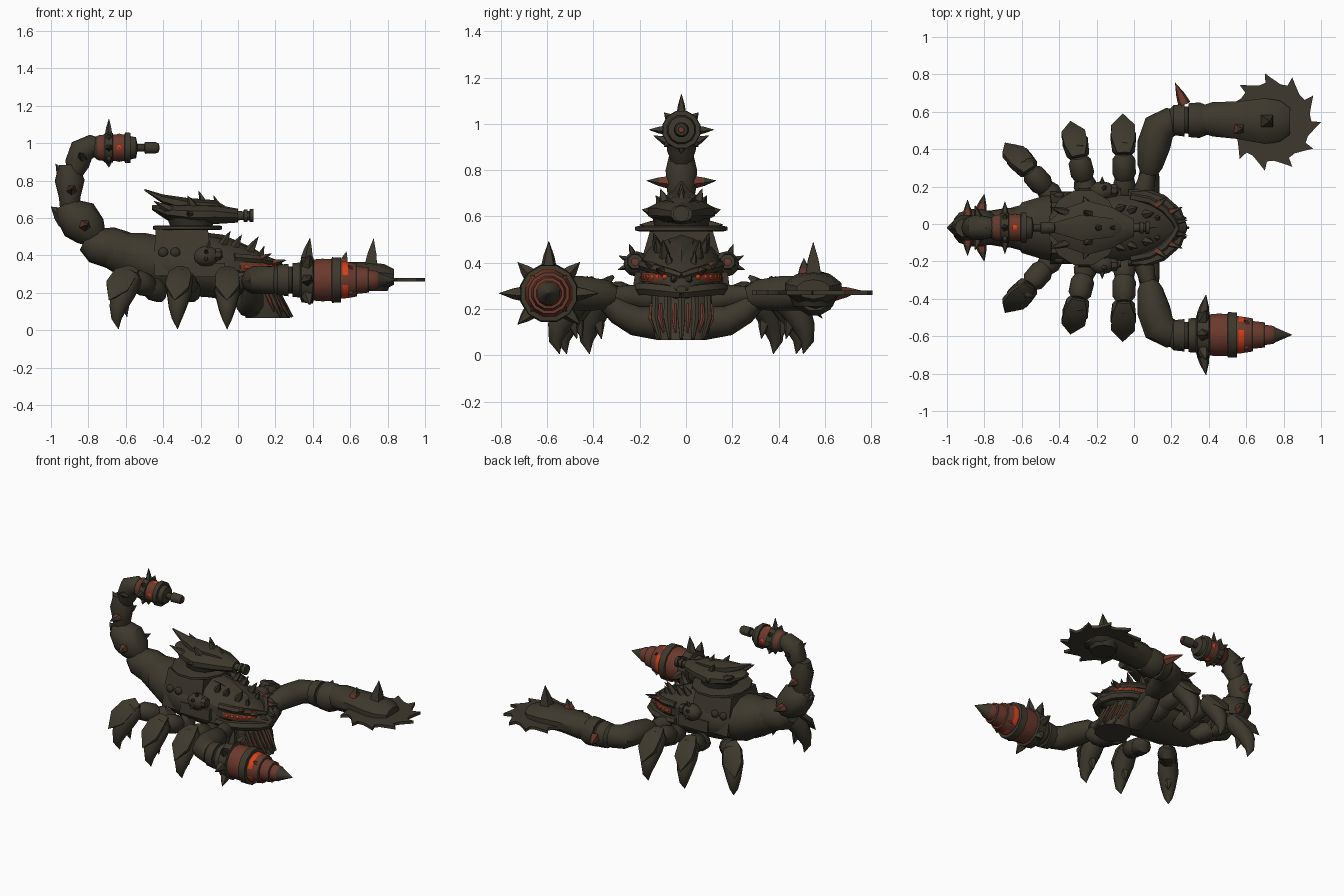
import bpy, bmesh, math
from mathutils import Vector as V


def colour(name, rgb):
    m = bpy.data.materials.new(name)
    m.diffuse_color = (*rgb, 1)
    return m


OLIVE = colour("olive_iron", (0.047, 0.040, 0.026))
DARK = colour("dark_iron", (0.034, 0.030, 0.020))
RUST = colour("rust_red", (0.147, 0.041, 0.026))
GLOW = colour("glowing_orange", (0.68, 0.05, 0.009))
shift = V((0, -0.02, 0))  # the body's plane of symmetry


def finish(name, bm, mats):
    for v in bm.verts:
        v.co += shift
    bmesh.ops.recalc_face_normals(bm, faces=bm.faces[:])
    me = bpy.data.meshes.new(name)
    bm.to_mesh(me)
    bm.free()
    for m in mats:
        me.materials.append(m)
    me.shade_smooth()
    me.set_sharp_from_angle(angle=math.radians(38))
    ob = bpy.data.objects.new(name, me)
    bpy.context.collection.objects.link(ob)
    return ob


def tube(name, pts, radii, mat=OLIVE, hint=(0, 1, 0), sides=10, axis=None, bands=None):
    """Loft elliptical rings along a path; radius pairs are (along hint, across hint)."""
    bm, rings, pts = bmesh.new(), [], [V(p) for p in pts]
    bands = bands or [mat] * (len(pts) - 1)
    mats = list(dict.fromkeys(bands))
    grow = 1 / math.cos(math.pi / sides) if sides != 5 else 1
    for i, p in enumerate(pts):
        t = V(axis) if axis else pts[min(i + 1, len(pts) - 1)] - pts[max(i - 1, 0)]
        t.normalize()
        u = V(hint) - t * t.dot(V(hint))
        u.normalize()
        v = t.cross(u)
        a, b = radii[i] if isinstance(radii[i], tuple) else (radii[i], radii[i])
        a, b = max(a * grow, 0.001), max(b * grow, 0.001)
        rings.append([bm.verts.new(p + u * a * math.cos(k) + v * b * math.sin(k))
                      for k in (math.tau * (j + 0.5) / sides for j in range(sides))])
    for i in range(len(rings) - 1):
        for j in range(sides):
            k = (j + 1) % sides
            f = bm.faces.new((rings[i][j], rings[i][k], rings[i + 1][k], rings[i + 1][j]))
            f.material_index = mats.index(bands[i])
    bm.faces.new(rings[0])
    bm.faces.new(rings[-1]).material_index = mats.index(bands[-1])
    return finish(name, bm, mats)


def spike(name, base, tip, r, mat=OLIVE, sides=5, tip_mat=None):
    d = V(tip) - V(base)
    hint = (0, 0, 1) if abs(d.z) < 0.8 * d.length else (1, 0, 0)
    tube(name, [base, V(base) + d * 0.45, tip], [r, r * 0.68, 0], hint=hint, sides=sides,
         axis=d, bands=[mat, tip_mat or mat])


def turned(name, start, profile, sides=12):
    """Turn a profile of (x, radius, material) about a line along x."""
    y, z = start
    return tube(name, [(x, y, z) for x, _, _ in profile], [r for _, r, _ in profile],
                sides=sides, axis=(1, 0, 0), bands=[m for _, _, m in profile[:-1]])


def along_x(name, rows, sides=12, mat=OLIVE):
    """Loft rows of (x, z, half width, half height)."""
    tube(name, [(x, 0, z) for x, z, _, _ in rows], [(a, b) for _, _, a, b in rows],
         mat, sides=sides, axis=(1, 0, 0))


def ball(name, c, s, mat=OLIVE, sides=10):
    bm = bmesh.new()
    bmesh.ops.create_uvsphere(bm, u_segments=sides, v_segments=6, radius=1)
    for v in bm.verts:
        v.co = V(c) + V([v.co[i] * s[i] for i in range(3)])
    return finish(name, bm, [mat])


# body: rear abdomen, head shell and jaw
along_x("abdomen", [(-.78, .44, .06, .06), (-.7, .43, .095, .1), (-.61, .4, .12, .125), (-.6, .4, .135, .12),
                    (-.5, .37, .165, .15), (-.35, .34, .195, .15), (-.15, .325, .195, .15),
                    (0, .28, .165, .13), (.1, .22, .12, .11)])
along_x("head_shell", [(-.36, .38, .15, .12), (-.2, .37, .185, .145), (0, .35, .17, .115),
                       (.1, .33, .142, .095), (.18, .31, .102, .067), (.28, .285, .02, .015)])
along_x("back_ridge", [(-.2, .49, .06, .03), (-.08, .47, .05, .035), (.08, .405, .04, .03), (.2, .34, .01, .02)], 6)
tube("jaw", [(.16, 0, .065), (.14, 0, .16), (.1, 0, .27)], [(.12, .11), (.09, .135), (.08, .13)],
     hint=(1, 0, 0), axis=(0, 0, 1), sides=16)
for deg in (-72, -42, -13, 13, 42, 72):
    c, s = math.cos(math.radians(deg)), math.sin(math.radians(deg))
    tube("jaw_vent", [(.16 + .108 * c, .115 * s, .1), (.14 + .094 * c, .139 * s, .16), (.115 + .085 * c, .134 * s, .22)],
         [.004, .010, .008], RUST, hint=(0, 1, 0), sides=6)
for deg in (-58, -27, 0, 27, 58):
    c, s = math.cos(math.radians(deg)), math.sin(math.radians(deg))
    tube("jaw_fang", [(.1 + .082 * c, .13 * s, .26), (.14 + .09 * c, .135 * s, .16), (.165 + .125 * c, .11 * s, .07)],
         [.015, .016, .006], hint=(0, 1, 0), sides=6)
for s in (1, -1):
    # glowing eyes on a rusty band, between brow and lip
    tube("eye_band", [(.01, .163 * s, .338), (.07, .151 * s, .338), (.13, .127 * s, .337), (.18, .09 * s, .333), (.225, 0, .318)],
         [(.021, .012)] * 4 + [(.012, .012)], RUST, hint=(0, 0, 1), sides=6)
    for x, y in ((.04, .16), (.075, .152), (.11, .139), (.142, .121), (.17, .1), (.195, .07)):
        ball("eye", (x, y * s, .338), (.016, .014, .013), GLOW, 8)
    tube("brow", [(-.02, .165 * s, .39), (.08, .145 * s, .382), (.16, .1 * s, .37), (.21, .04 * s, .355), (.23, 0, .342)],
         [.02, .02, .02, .016, .014], hint=(0, 0, 1), sides=6)
    tube("upper_lip", [(-.03, .18 * s, .285), (.06, .182 * s, .285), (.15, .15 * s, .287), (.23, .08 * s, .28), (.26, 0, .27)],
         [(.02, .02), (.026, .025), (.026, .025), (.026, .025), .022], hint=(0, 0, 1), sides=6)
    # spikes round the brow and across the shell
    for b, t, r in (((.18, .08, .36), (.26, .11, .375), .022), ((.12, .12, .38), (.18, .165, .41), .022)):
        spike("brow_spike", (b[0], b[1] * s, b[2]), (t[0], t[1] * s, t[2]), r, RUST, tip_mat=OLIVE)
    for b, t, r in (((.22, .03, .33), (.285, .04, .32), .02), ((.06, .07, .42), (.11, .08, .5), .027),
                    ((-.02, .09, .44), (.02, .11, .51), .026), ((-.08, .1, .46), (-.04, .12, .53), .024),
                    ((.12, .05, .39), (.14, .06, .45), .02)):
        spike("shell_spike", (b[0], b[1] * s, b[2]), (t[0], t[1] * s, t[2]), r)
    # side step, armour bolts and small side guns
    tube("side_step", [(-.185, .17 * s, .285), (-.185, .17 * s, .36)], [(.115, .04), (.115, .03)],
         hint=(1, 0, 0), sides=4, axis=(0, 0, 1))
    for x in (-.4, -.335):
        ball("armour_bolt", (x, .17 * s, .415), (.028, .022, .028), DARK)
    ball("side_gun_pod", (-.17, .195 * s, .395), (.07, .055, .055))
    turned("side_gun", (.2 * s, .405), [(-.12, .035, OLIVE), (-.09, .03, OLIVE), (-.089, .016, RUST), (-.08, .016, RUST)], 8)
    for dx, dy, dz in ((0, .075, .03), (.02, .03, .08), (0, .08, -.03)):
        spike("pod_spike", (-.17 + dx * .5, (.195 + dy * .55) * s, .4 + dz * .55),
              (-.17 + dx, (.195 + dy) * s, .4 + dz), .014)

# sloped armour block carrying the turret
tube("armour_block", [(-.3, 0, .29), (-.3, 0, .42), (-.3, 0, .54)], [(.148, .195), (.148, .17), (.14, .135)],
     hint=(1, 0, 0), axis=(0, 0, 1), sides=4)
tube("turret_plate", [(-.27, 0, z) for z in (.535, .54, .555, .56)], [(.17, .18), (.185, .2), (.185, .2), (.17, .18)],
     hint=(1, 0, 0), axis=(0, 0, 1), sides=12)
tube("turret_neck", [(-.25, 0, .55), (-.25, 0, .6)], [(.11, .11), (.13, .12)], DARK, hint=(1, 0, 0))
along_x("turret_head", [(-.46, .655, .03, .012), (-.38, .63, .1, .04), (-.25, .62, .145, .055),
                        (-.12, .62, .11, .05), (0, .612, .045, .035)], 10)
along_x("turret_crest", [(-.5, .75, .005, .004), (-.4, .7, .035, .022), (-.28, .67, .07, .033),
                         (-.12, .66, .05, .03), (-.04, .635, .01, .01)], 6)
turned("turret_gun", (0, .612), [(-.04, .026, OLIVE), (.03, .022, OLIVE), (.031, .032, OLIVE), (.05, .032, OLIVE),
                                 (.051, .024, DARK), (.062, .024, OLIVE), (.063, .033, OLIVE), (.084, .033, OLIVE)], 10)
for s in (1, -1):
    for b, t in (((-.36, .08, .64), (-.45, .11, .69)), ((-.24, .07, .66), (-.27, .09, .72)), ((-.25, .12, .62), (-.27, .17, .63))):
        spike("turret_spike", (b[0], b[1] * s, b[2]), (t[0], t[1] * s, t[2]), .026)
spike("turret_fin", (-.18, 0, .67), (-.21, 0, .745), .024)
spike("turret_fin", (-.1, 0, .65), (-.13, 0, .72), .022)

# tail segments, with side spikes
tube("tail_root", [(-.6, 0, .42), (-.68, 0, .44), (-.77, 0, .455), (-.82, 0, .48)], [.1, .105, .09, .055])
tube("tail_link_low", [(-.76, 0, .49), (-.79, 0, .53), (-.85, 0, .59), (-.92, 0, .645), (-.935, 0, .67)],
     [.06, .09, (.1, .11), (.08, .07), .045])
tube("tail_link_mid", [(-.9, 0, .66), (-.9, 0, .71), (-.9, 0, .8), (-.905, 0, .885)],
     [.05, (.062, .055), (.068, .076), (.048, .05)])
tube("tail_link_high", [(-.875, 0, .83), (-.86, 0, .89), (-.835, 0, .96), (-.78, 0, .985), (-.74, 0, .98)],
     [.04, .062, .066, .058, .045])
spike("tail_back_spike", (-.92, 0, .6), (-1, 0, .66), .06)
spike("tail_top_spike", (-.93, 0, .82), (-.975, 0, .89), .035)
for s in (1, -1):
    spike("tail_side_spike", (-.82, .085 * s, .56), (-.8, .18 * s, .565), .034, RUST, tip_mat=OLIVE)
    spike("tail_side_spike", (-.89, .055 * s, .75), (-.89, .15 * s, .755), .03, RUST, tip_mat=OLIVE)
    spike("tail_side_spike", (-.83, .05 * s, .92), (-.85, .12 * s, .95), .025)
turned("tail_cannon", (0, .975), [(-.77, .05, OLIVE), (-.75, .066, RUST), (-.72, .07, OLIVE), (-.71, .08, OLIVE), (-.67, .08, OLIVE),
                                  (-.668, .07, RUST), (-.606, .07, OLIVE), (-.605, .082, OLIVE), (-.575, .08, OLIVE),
                                  (-.574, .062, OLIVE), (-.545, .056, OLIVE), (-.538, .02, DARK), (-.5, .02, OLIVE), (-.498, .032, OLIVE),
                                  (-.44, .03, OLIVE), (-.424, .024, OLIVE), (-.423, .014, RUST), (-.42, .012, RUST)])
for k in range(8):
    c, s, r = math.cos(k * math.tau / 8), math.sin(k * math.tau / 8), .155 if k == 2 else (.14 if k in (0, 4) else .105)
    spike("cannon_spike", (-.69, .07 * c, .975 + .07 * s), (-.69, r * c, .975 + r * s), .022)
    if k % 2 == 0:
        ball("cannon_light", (-.635, .05 * c, .975 + .05 * s), (.026, .026, .026), GLOW, 8)

# three legs on each side
for s in (1, -1):
    for hip, end in (((-.05, .17), (-.06, .61)), ((-.25, .18), (-.34, .57)), ((-.42, .15), (-.69, .455))):
        def at(t, z):
            return (hip[0] + (end[0] - hip[0]) * t, (hip[1] + (end[1] - hip[1]) * t) * s, z)
        tube("leg_hip", [at(-.1, .22), at(0, .2), at(.12, .22), at(.24, .23)], [.02, .05, .06, .045], hint=(0, 0, 1))
        tube("leg_thigh", [at(.2, .22), at(.27, .24), at(.45, .265), at(.52, .28)], [.045, .06, .058, .035], hint=(0, 0, 1))
        tube("leg_shin", [at(.5, .29), at(.56, .28), at(.72, .21), at(.82, .12), at(.85, .06), at(.81, .005)],
             [.035, .06, (.068, .064), .046, .027, 0], hint=(1, 0, 0))
        tube("leg_knee_plate", [at(.52, .33), at(.68, .295), at(.84, .23), at(1, .16)],
             [(.035, .012), (.062, .024), (.064, .026), 0], hint=(1, 0, 0), sides=6)
        spike("leg_heel_claw", at(.7, .17), at(.64, .07), .035)

# arms: low shoulder rising to the upper arm, then a wrist collar
for s in (1, -1):
    tube("shoulder", [(.06, .1 * s, .14), (.075, .2 * s, .15), (.08, .27 * s, .19), (.08, .33 * s, .24)],
         [.07, .062, .055, .04], hint=(1, 0, 0))
    tube("shoulder_cover", [(.03, .14 * s, .24), (.06, .22 * s, .255), (.08, .31 * s, .26)], [.05, .05, .035], hint=(0, 0, 1))
    tube("upper_arm", [(.08, .29 * s, .25), (.085, .33 * s, .26), (.105, .44 * s, .268), (.135, .535 * s, .268),
                       (.2, .57 * s, .268), (.24, .575 * s, .268)],
         [.045, (.065, .065), (.075, .085), (.075, .085), .072, .05], hint=(0, 0, 1))
    turned("wrist_collar", (.575 * s, .268), [(.19, .06, OLIVE), (.21, .08, OLIVE), (.27, .087, OLIVE), (.271, .072, DARK),
                                            (.29, .072, OLIVE), (.291, .09, OLIVE), (.35, .095, OLIVE), (.4, .075, OLIVE)], 12)

# drill arm: ring of spikes, rusty drum and stepped bit
shift = V()
drill = turned("drill", (-.593, .268), [(.33, .09, OLIVE), (.34, .12, OLIVE), (.4, .125, OLIVE), (.405, .11, RUST), (.45, .114, RUST),
                                        (.5, .112, RUST), (.502, .122, OLIVE), (.55, .12, OLIVE), (.552, .1, RUST), (.56, .1, GLOW),
                                        (.588, .096, RUST), (.625, .09, OLIVE), (.635, .087, RUST), (.636, .074, RUST), (.69, .068, OLIVE),
                                        (.7, .066, RUST), (.701, .054, RUST), (.745, .048, OLIVE), (.755, .04, OLIVE), (.845, 0, OLIVE)])
# the glowing strip is broken by rusty gaps
index = {m.name: i for i, m in enumerate(drill.data.materials)}
for f in drill.data.polygons:
    if f.material_index == index[GLOW.name] and f.index % 4 == 1:
        f.material_index = index[RUST.name]
for k in range(8):
    c, s = math.cos(k * math.tau / 8), math.sin(k * math.tau / 8)
    if k != 6:
        spike("drill_ring_spike", (.37, -.593 + .11 * c, .268 + .11 * s),
              (.385, -.593 + (.215 if k in (0, 2, 4) else .19) * c, .268 + (.225 if k == 2 else .19) * s), .036)
    if k % 2:
        spike("bit_tooth", (.61, -.593 + .08 * c, .268 + .08 * s), (.59, -.593 + .112 * c, .268 + .112 * s), .018, RUST)

# saw arm: swept-tooth blade under a spiked housing
bm, rim = bmesh.new(), []
for k in range(11):
    a = k * math.tau / 11
    rim += [bm.verts.new((.737 + r * math.cos(a + d), .545 + r * math.sin(a + d), .26))
            for r, d in ((.263, 0), (.212, .02), (.207, .2), (.232, .42))]
face = bm.faces.new(rim)
top = bmesh.ops.extrude_face_region(bm, geom=[face])["geom"]
bmesh.ops.translate(bm, verts=[g for g in top if isinstance(g, bmesh.types.BMVert)], vec=(0, 0, .02))
finish("saw_blade", bm, [OLIVE])
tube("saw_housing", [(.37, .56, .28), (.42, .56, .285), (.55, .555, .29), (.7, .55, .29), (.78, .55, .285), (.835, .55, .285)],
     [(.075, .075), (.092, .08), (.1, .072), (.122, .07), (.11, .065), (.07, .04)], axis=(1, 0, 0))
tube("saw_hub", [(.72, .55, .21), (.72, .55, .26)], [.08, .1], DARK, hint=(1, 0, 0))
spike("housing_spike", (.71, .55, .345), (.725, .55, .49), .034, sides=4)
spike("housing_spike", (.56, .51, .345), (.58, .51, .42), .026, RUST, 4, OLIVE)
spike("wrist_spike", (.27, .64, .27), (.22, .755, .28), .036, RUST)
